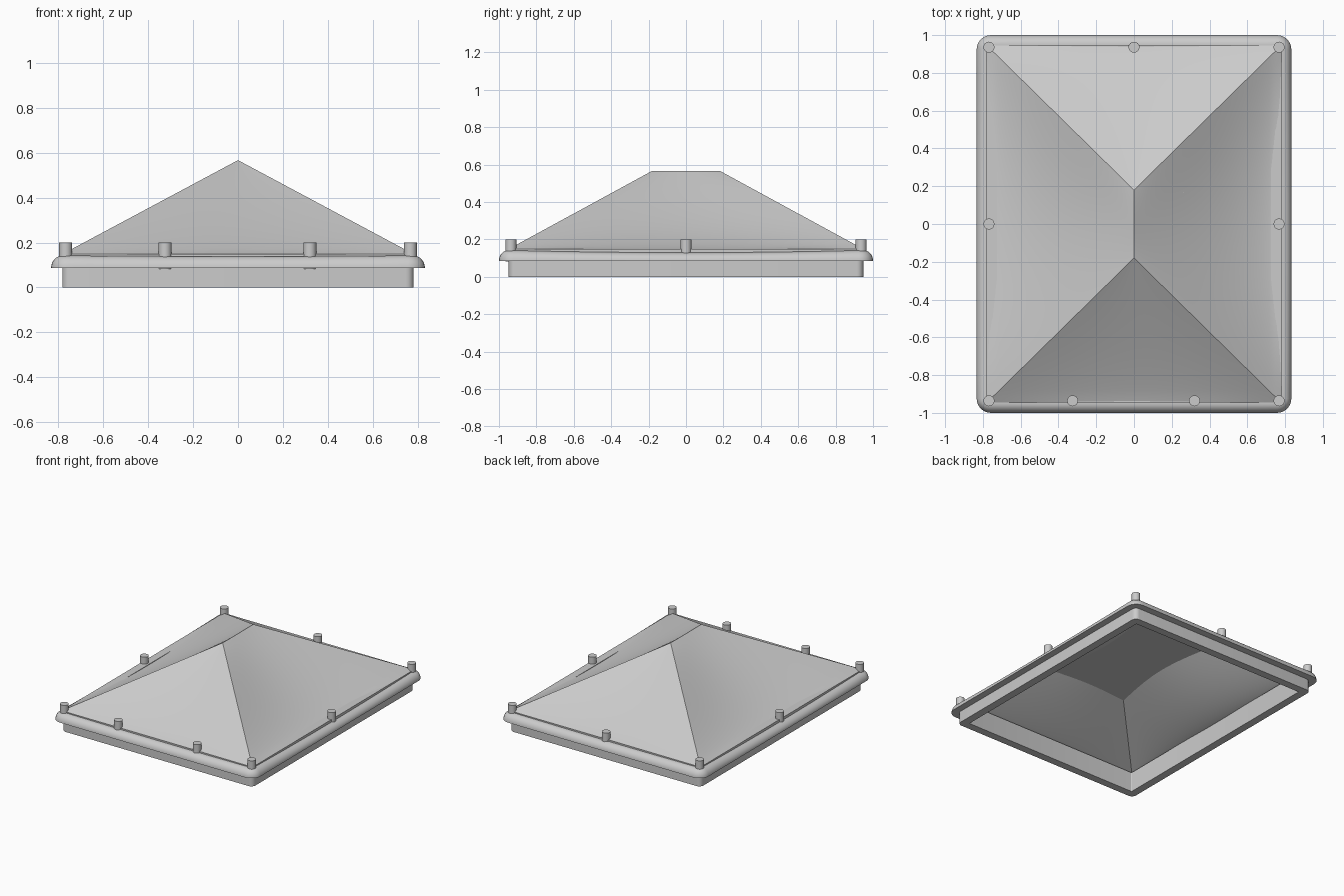
import bpy, bmesh, math
from mathutils import Vector

if "Cube" in bpy.data.objects:
    bpy.data.objects.remove(bpy.data.objects["Cube"])

grey = bpy.data.materials.new("plain_grey")
grey.use_nodes = True
GREY = (0.6, 0.6, 0.6, 1)
grey.diffuse_color = GREY
grey.node_tree.nodes["Principled BSDF"].inputs["Base Color"].default_value = GREY


def finish(name, bm, angle=30):
    bmesh.ops.recalc_face_normals(bm, faces=bm.faces)
    mesh = bpy.data.meshes.new(name)
    bm.to_mesh(mesh)
    bm.free()
    obj = bpy.data.objects.new(name, mesh)
    bpy.context.collection.objects.link(obj)
    mesh.materials.append(grey)
    bpy.ops.object.select_all(action='DESELECT')
    obj.select_set(True)
    bpy.context.view_layer.objects.active = obj
    bpy.ops.object.shade_smooth_by_angle(angle=math.radians(angle))


def rounded_rect(hx, hy, r, z, steps=6):
    pts = []
    for k, (sx, sy) in enumerate([(1, 1), (-1, 1), (-1, -1), (1, -1)]):
        for i in range(steps + 1):
            a = math.pi / 2 * (k + i / steps)
            pts.append((sx * (hx - r) + r * math.cos(a), sy * (hy - r) + r * math.sin(a), z))
    return pts


def swept_ring(hx, hy, r, profile):
    """Sweep a closed (inset, height) profile around a rounded rectangle."""
    bm = bmesh.new()
    loops = [[bm.verts.new(p) for p in rounded_rect(hx - d, hy - d, max(r - d, 0.006), z)]
             for d, z in profile]
    for a, b in zip(loops, loops[1:] + loops[:1]):
        n = len(a)
        for i in range(n):
            bm.faces.new((a[i], a[(i + 1) % n], b[(i + 1) % n], b[i]))
    return bm


# Upright base frame
finish("base_frame", swept_ring(0.783, 0.948, 0.035,
                                [(0, 0), (0, 0.149), (0.058, 0.149), (0.058, 0)]))

# Quarter-round lip around the frame, its top dipping along each side
LIP_BASE = 0.086
arc = [(0.05 * (1 - math.cos(a)), LIP_BASE + 0.056 * math.sin(a))
       for a in [math.pi / 2 * i / 8 for i in range(9)]]
lip = swept_ring(0.833, 1.0, 0.075, arc + [(0.056, 0.142), (0.056, LIP_BASE)])
bmesh.ops.subdivide_edges(lip, edges=[e for e in lip.edges if e.calc_length() > 1],
                          cuts=16, use_grid_fill=True)
for v in lip.verts:
    if abs(v.co.x) > 0.76:
        dip = 0.22 * max(0, 1 - (v.co.y / 0.95) ** 2)
    else:
        dip = 0.07 * max(0, 1 - (v.co.x / 0.76) ** 2)
    v.co.z -= (v.co.z - LIP_BASE) * dip
finish("rounded_lip", lip)

# Hipped roof with sagging faces, slackest near the eaves
corner = [Vector((sx * 0.78, sy * 0.946, 0.15)) for sx, sy in [(1, -1), (1, 1), (-1, 1), (-1, -1)]]
ridge_front, ridge_back = Vector((0, -0.18, 0.567)), Vector((0, 0.18, 0.567))


def sagging_face(bm, a, b, c, d, sag, droop, n=24):
    grid = []
    for j in range(n + 1):
        t = j / n
        row = []
        for i in range(n + 1):
            s = i / n
            p = a.lerp(b, s).lerp(d.lerp(c, s), t)
            p.z -= math.sin(math.pi * s) * (sag * math.sin(math.pi * t ** 0.65) + droop * (1 - t))
            row.append(bm.verts.new(p))
        grid.append(row)
    for j in range(n):
        for i in range(n):
            bm.faces.new((grid[j][i], grid[j][i + 1], grid[j + 1][i + 1], grid[j + 1][i]))


roof = bmesh.new()
for a, b, c, d, sag, droop in [
        (corner[0], corner[1], ridge_back, ridge_front, 0.052, 0.008),
        (corner[2], corner[3], ridge_front, ridge_back, 0.052, 0.008),
        (corner[1], corner[2], ridge_back, ridge_back, 0.014, 0.004),
        (corner[3], corner[0], ridge_front, ridge_front, 0.014, 0.004)]:
    sagging_face(roof, a, b, c, d, sag, droop)
bmesh.ops.remove_doubles(roof, verts=roof.verts, dist=0.0005)
bmesh.ops.dissolve_degenerate(roof, edges=roof.edges, dist=0.0005)

# Flat inner ceiling, cut to the roof's own outline
ceiling = roof.copy()
cut = bmesh.ops.bisect_plane(ceiling, geom=ceiling.verts[:] + ceiling.edges[:] + ceiling.faces[:],
                             plane_co=(0, 0, 0.395), plane_no=(0, 0, 1))
outline = {e for e in cut["geom_cut"] if isinstance(e, bmesh.types.BMEdge)}
bmesh.ops.edgeloop_fill(ceiling, edges=list(outline))
bmesh.ops.delete(ceiling, geom=[f for f in ceiling.faces
                                if max(v.co.z for v in f.verts) - min(v.co.z for v in f.verts) > 0.0001],
                 context='FACES')
finish("inner_ceiling", ceiling)
finish("hipped_roof", roof, 25)

# Round pegs standing on the lip; the front pair reaches through it
PEG_X, PEG_Y, PEG_TOP = 0.768, 0.936, 0.2
pegs = [(sx * PEG_X, y, 0.12) for sx in (-1, 1) for y in (-PEG_Y, 0, PEG_Y)]
pegs += [(-0.325, -PEG_Y, 0.082), (0.32, -PEG_Y, 0.082), (0, PEG_Y, 0.12)]
for x, y, base in pegs:
    bm = bmesh.new()
    bmesh.ops.create_cone(bm, cap_ends=True, segments=24, radius1=0.029, radius2=0.029,
                          depth=PEG_TOP - base)
    bmesh.ops.translate(bm, verts=bm.verts, vec=(x, y, (PEG_TOP + base) / 2))
    finish("peg", bm)
